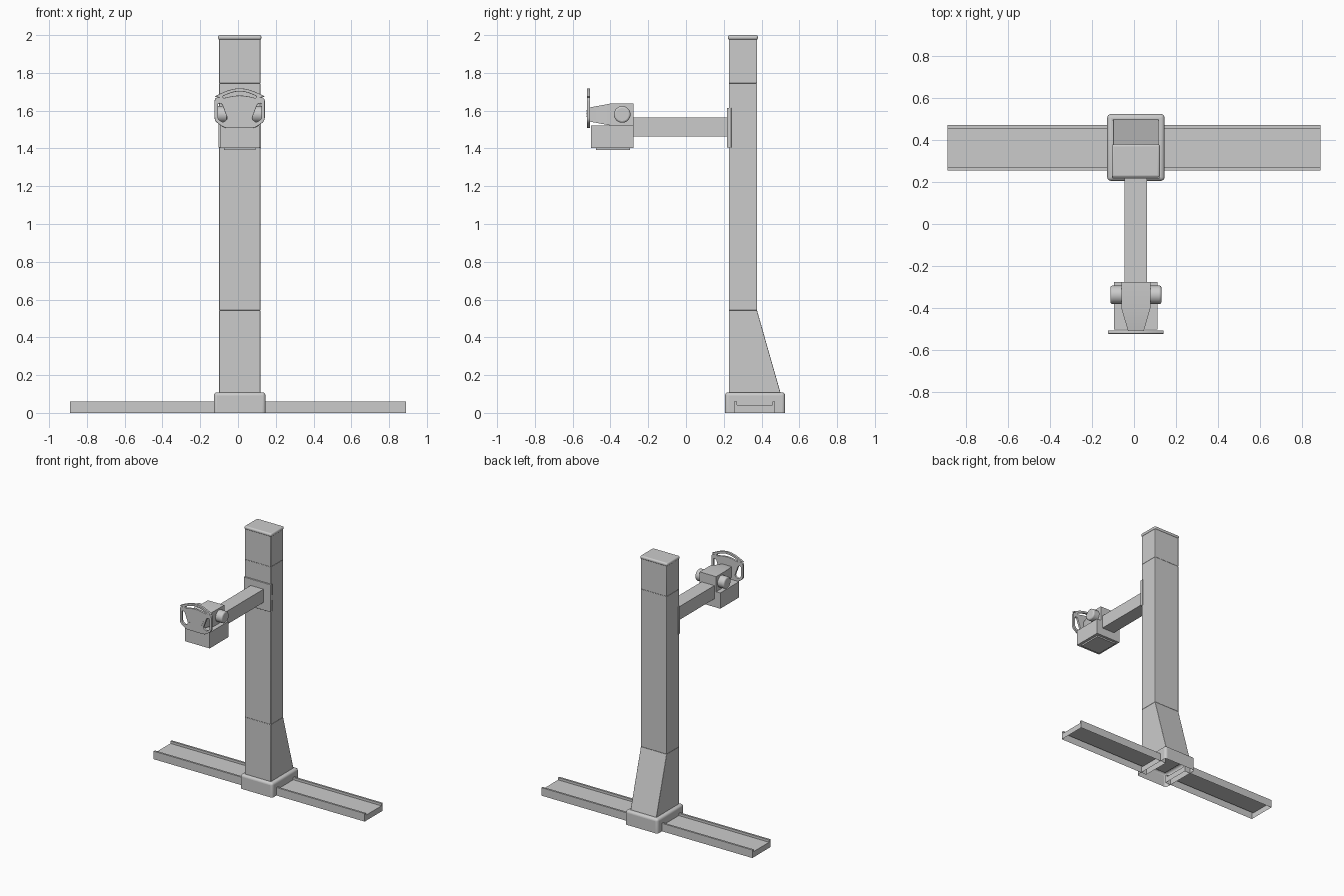
import bpy, bmesh
from math import radians, pi, sin, cos
from mathutils import Matrix, Vector

if "Cube" in bpy.data.objects:
    bpy.data.objects.remove(bpy.data.objects["Cube"])

CX = 0.009  # centre line of the column, base and head


def finish(bm, name, bevel=0.0, seg=3, angle=30):
    bmesh.ops.recalc_face_normals(bm, faces=bm.faces)
    me = bpy.data.meshes.new(name)
    bm.to_mesh(me)
    bm.free()
    ob = bpy.data.objects.new(name, me)
    bpy.context.collection.objects.link(ob)
    if bevel:
        m = ob.modifiers.new("bevel", 'BEVEL')
        m.width, m.segments = bevel, seg
        m.limit_method, m.angle_limit = 'ANGLE', radians(25)
    bpy.context.view_layer.objects.active = ob
    for o in bpy.context.selected_objects:
        o.select_set(False)
    ob.select_set(True)
    bpy.ops.object.shade_smooth_by_angle(angle=radians(angle))
    return ob


def drop_bottom(bm, z=0.0):
    bad = [f for f in bm.faces if all(abs(v.co.z - z) < 1e-5 for v in f.verts)]
    bmesh.ops.delete(bm, geom=bad, context='FACES_ONLY')


def box(name, x, y, z, bevel=0.0, seg=3, open_bottom=False):
    bm = bmesh.new()
    size = [b - a for a, b in (x, y, z)]
    mid = [(a + b) / 2 for a, b in (x, y, z)]
    bmesh.ops.create_cube(bm, size=1, matrix=Matrix.Translation(mid) @ Matrix.Diagonal((*size, 1)))
    if open_bottom:
        drop_bottom(bm, z[0])
    return finish(bm, name, bevel, seg)


def extrude_x(name, yz, x0, x1, bevel=0.0, open_bottom=False):
    bm = bmesh.new()
    rings = [[bm.verts.new((x, y, z)) for y, z in yz] for x in (x0, x1)]
    n = len(yz)
    for i in range(n):
        j = (i + 1) % n
        bm.faces.new((rings[0][i], rings[0][j], rings[1][j], rings[1][i]))
    for r in rings:
        bm.faces.new(r)
    if open_bottom:
        drop_bottom(bm)
    return finish(bm, name, bevel, 2)


def cylinder(name, centre, r, depth, axis, bevel=0.0, sides=32):
    bm = bmesh.new()
    rot = Matrix.Rotation(pi / 2, 4, 'Y' if axis == 'X' else 'X')
    bmesh.ops.create_cone(bm, cap_ends=True, segments=sides, radius1=r, radius2=r, depth=depth,
                          matrix=Matrix.Translation(centre) @ rot)
    return finish(bm, name, bevel, 3)


def rounded(pts, r, steps=5):
    """Round every corner of a closed 2D outline."""
    out = []
    for i, p in enumerate(pts):
        p = Vector(p)
        a, b = Vector(pts[i - 1]) - p, Vector(pts[(i + 1) % len(pts)]) - p
        k = min(r, a.length * .45, b.length * .45)
        s, e = p + a.normalized() * k, p + b.normalized() * k
        for t in (q / steps for q in range(steps + 1)):
            out.append(s * (1 - t) ** 2 + p * 2 * t * (1 - t) + e * t * t)
    return out


def arc(hw, z_end, z_mid, n=16):
    return [(hw * (2 * i / n - 1), z_end + (z_mid - z_end) * cos(pi / 2 * (2 * i / n - 1)))
            for i in range(n + 1)]


# base shoe and two floor channels
box("base_shoe", (CX - .137, CX + .137), (.206, .525), (0, .109), .018, 4, True)
channel = [(.255, 0), (.255, .061), (.27, .061), (.27, .043),
           (.457, .043), (.457, .061), (.472, .061), (.472, 0)]
extrude_x("floor_rail_left", channel, -.89, CX - .09, open_bottom=True)
extrude_x("floor_rail_right", channel, CX + .09, .89, open_bottom=True)

# column: wedge foot, main post, upper post and cap
X0, X1, Y0, Y1 = CX - .109, CX + .109, .227, .376
extrude_x("column_foot", [(Y0, .1), (Y0, .543), (Y1, .543), (.502, .1)], X0, X1, .002)
box("column_post", (X0, X1), (Y0, Y1), (.543, 1.745), .002, 2)
box("column_top", (X0, X1), (Y0, Y1), (1.745, 1.985), .002, 2)
box("column_cap", (X0 - .006, X1 + .006), (Y0 - .005, Y1 + .005), (1.975, 2.0), .011, 4)

# sliding plate and arm
box("arm_plate", (X0 - .004, X1 + .004), (.217, .24), (1.405, 1.615), .002, 2)
box("arm", (CX - .054, CX + .054), (-.279, .219), (1.464, 1.565))

# head: lower housing, underside pad, tapered neck
box("head_housing", (CX - .104, CX + .104), (-.503, -.277), (1.402, 1.522))
box("head_pad", (CX - .083, CX + .083), (-.477, -.297), (1.391, 1.404))
bm = bmesh.new()
loops = []
for y, hw, z0, z1 in ((-.277, .069, 1.522, 1.637), (-.402, .069, 1.522, 1.637), (-.51, .038, 1.542, 1.617)):
    loops.append([bm.verts.new((CX + s * hw, y, z)) for s, z in ((-1, z0), (1, z0), (1, z1), (-1, z1))])
for a, b in zip(loops, loops[1:]):
    for i in range(4):
        bm.faces.new((a[i], a[(i + 1) % 4], b[(i + 1) % 4], b[i]))
bm.faces.new(loops[0])
bm.faces.new(loops[-1])
finish(bm, "head_neck")

# side knobs
for side, s in (("left", -1), ("right", 1)):
    cylinder("knob_" + side, (CX + s * .09, -.338, 1.58), .044, .064, 'X', .01)

# handle plate: outline with a top slot and two side slots
outer = arc(.133, 1.675, 1.718) + rounded(
    [(.133, 1.67), (.133, 1.545), (.078, 1.507), (-.078, 1.507), (-.133, 1.545), (-.133, 1.67)], .02)
top_slot = rounded(arc(.09, 1.676, 1.702, 12) + arc(.086, 1.666, 1.68, 12)[::-1], .006, 2)
side_slot = rounded([(.115, 1.64), (.094, 1.636), (.064, 1.556), (.088, 1.537), (.115, 1.556)], .012)
cu = bpy.data.curves.new("handle_plate", 'CURVE')
cu.dimensions, cu.fill_mode, cu.extrude = '2D', 'BOTH', .0055
cu.bevel_depth, cu.bevel_resolution, cu.offset = .003, 1, -.003
for loop in (outer, top_slot, side_slot, [(-x, z) for x, z in side_slot]):
    sp = cu.splines.new('POLY')
    sp.points.add(len(loop) - 1)
    for p, (x, z) in zip(sp.points, loop):
        p.co = (x, z, 0, 1)
    sp.use_cyclic_u = True
plate = bpy.data.objects.new("handle_plate", cu)
bpy.context.collection.objects.link(plate)
plate.location, plate.rotation_euler = (CX, -.516, 0), (pi / 2, 0, 0)
for o in bpy.context.selected_objects:
    o.select_set(False)
plate.select_set(True)
bpy.context.view_layer.objects.active = plate
bpy.ops.object.convert(target='MESH')
bpy.ops.object.shade_smooth_by_angle(angle=radians(30))

# small buttons on the handle plate
for s in (-1, 1):
    for i, (x, z) in enumerate(((.064, 1.6), (.058, 1.585), (.052, 1.57))):
        cylinder("handle_button", (CX + s * x, -.524, z), .004, .003, 'Y', sides=12)
